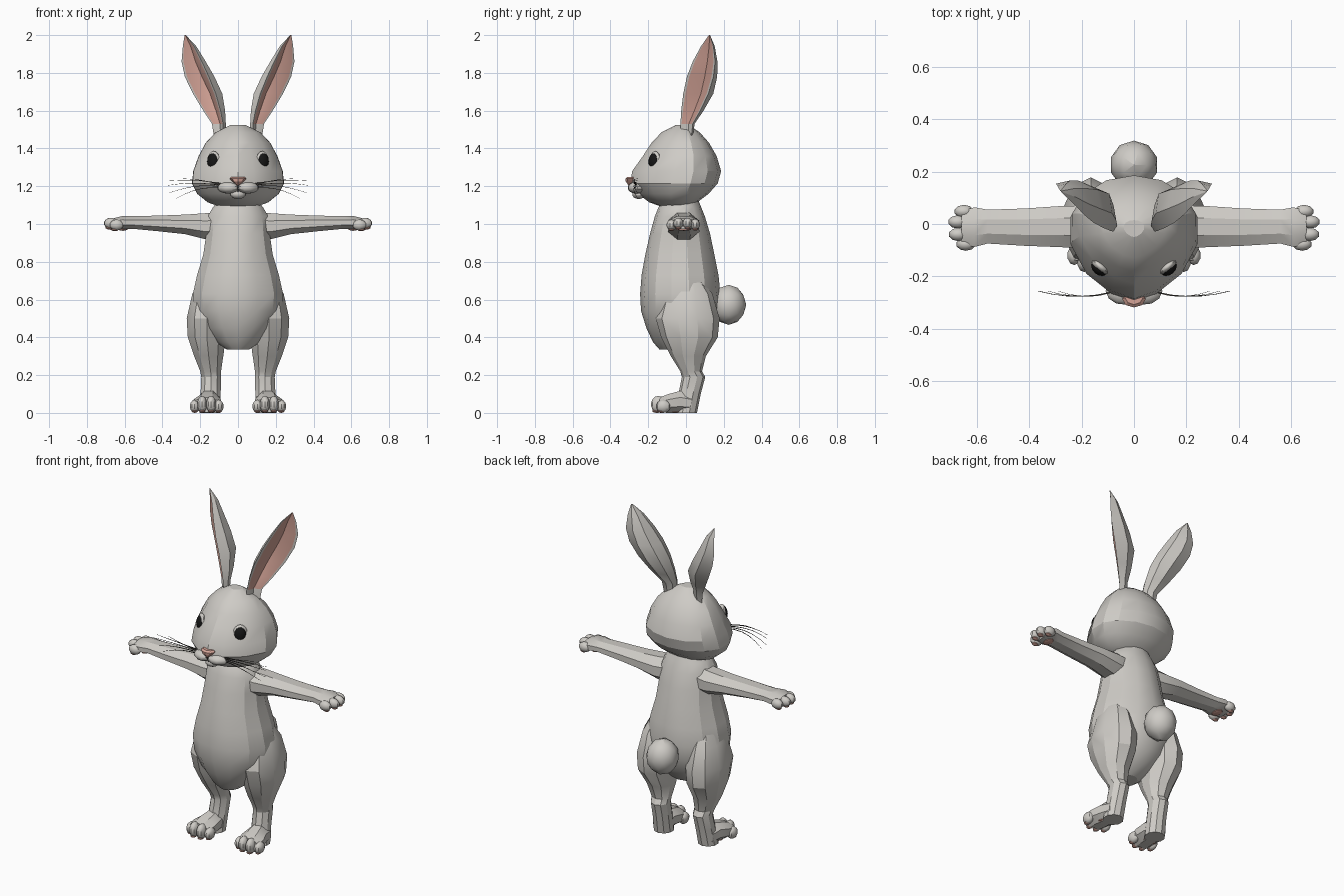
import bpy, bmesh, math
from mathutils import Matrix, Vector

if "Cube" in bpy.data.objects:
    bpy.data.objects.remove(bpy.data.objects["Cube"])


def material(name, rgb):
    m = bpy.data.materials.new(name)
    m.diffuse_color = (*rgb, 1)
    m.use_nodes = True
    m.node_tree.nodes["Principled BSDF"].inputs["Base Color"].default_value = m.diffuse_color
    return m


FUR = material("fur", (0.62, 0.60, 0.565))
PINK = material("pink_skin", (0.66, 0.37, 0.31))
BLACK = material("black", (0.008, 0.008, 0.008))
DARK = material("whisker_dark", (0.05, 0.045, 0.04))


def finish(name, bm, mats, mirror=False, angle=25):
    """Turn a bmesh into a named object, optionally mirrored across x."""
    bmesh.ops.recalc_face_normals(bm, faces=bm.faces)
    me = bpy.data.meshes.new(name)
    bm.to_mesh(me)
    bm.free()
    for m in mats:
        me.materials.append(m)
    ob = bpy.data.objects.new(name, me)
    bpy.context.collection.objects.link(ob)
    bpy.ops.object.select_all(action='DESELECT')
    ob.select_set(True)
    bpy.context.view_layer.objects.active = ob
    bpy.ops.object.shade_smooth_by_angle(angle=math.radians(angle))
    if mirror:
        mod = ob.modifiers.new("mirror", 'MIRROR')
        mod.use_mirror_merge = False
    return ob


def loft(name, rings, mats, mirror=False, rule=None, angle=25):
    """Skin a list of point rings; rule(ring, side) gives the material index."""
    bm = bmesh.new()
    vs = [[bm.verts.new(p) for p in r] for r in rings]
    n = len(rings[0])
    for i in range(len(vs) - 1):
        for k in range(n):
            j = (k + 1) % n
            f = bm.faces.new((vs[i][k], vs[i][j], vs[i + 1][j], vs[i + 1][k]))
            if rule:
                f.material_index = rule(i, k)
    bm.faces.new(vs[0][::-1])
    bm.faces.new(vs[-1])
    return finish(name, bm, mats, mirror, angle)


def level(z, cx, hw, yf, yb, n=14, frac=0.5, point=1.0):
    """Horizontal egg-shaped ring; point > 1 makes its front pointed."""
    y0 = yf + (yb - yf) * frac
    pts = []
    for k in range(n):
        a = 2 * math.pi * (k + 0.5 * (n % 4 == 2)) / n
        c, s = math.cos(a), math.sin(a)
        if s < 0:
            c = math.copysign(abs(c) ** point, c)
        pts.append((cx + hw * c, y0 + s * (yb - y0 if s > 0 else y0 - yf), z))
    return pts


def upright(axis, pos, cy, cz, ry, rz, n=8, cx=0):
    """Vertical ring facing along x or y."""
    pts = []
    for k in range(n):
        a = 2 * math.pi * (k + 0.5) / n
        u, v = ry * math.cos(a), rz * math.sin(a)
        pts.append((pos, cy + u, cz + v) if axis == 'x' else (cx + u, pos, max(0, cz + v)))
    return pts


def ball(name, loc, rad, mat, mirror=False, turn=0, seg=10, rows=7, angle=35):
    bm = bmesh.new()
    mtx = Matrix.Translation(loc) @ Matrix.Rotation(turn, 4, 'Z') @ Matrix.Diagonal((*rad, 1))
    bmesh.ops.create_uvsphere(bm, u_segments=seg, v_segments=rows, radius=1, matrix=mtx)
    return finish(name, bm, [mat], mirror, angle)


# Torso: z, half width, front y, back y
torso = [(.335, .06, -.14, .0), (.375, .12, -.175, .08), (.45, .19, -.21, .14),
         (.54, .235, -.238, .175), (.63, .245, -.243, .182), (.73, .222, -.235, .172),
         (.84, .188, -.215, .15), (.95, .172, -.19, .127), (1.04, .165, -.165, .10),
         (1.09, .135, -.145, .08), (1.14, .09, -.11, .06)]
loft("torso", [level(z, 0, h, f, b) for z, h, f, b in torso], [FUR])

# Thighs running down to the heels
leg = [(.74, .15, .04, -.04, .06), (.63, .163, .083, -.12, .14), (.50, .165, .112, -.16, .178),
       (.40, .165, .106, -.132, .168), (.30, .155, .081, -.08, .105), (.22, .145, .058, -.03, .085),
       (.19, .142, .055, -.022, .102), (.10, .145, .056, -.04, .078), (.0, .15, .058, -.06, .058)]
loft("leg", [level(z, x, h, f, b, 10) for z, x, h, f, b in leg], [FUR], True)

# Feet: y, centre x, half width, centre z, half height
foot = [(.03, .15, .055, .05, .055), (-.03, .155, .064, .058, .063),
        (-.09, .163, .078, .05, .055), (-.14, .167, .075, .042, .043)]
loft("foot", [upright('y', y, 0, z, h, r, 8, x) for y, x, h, z, r in foot], [FUR], True)
for x, y, z in ((.102, -.125, .035), (.142, -.147, .045), (.19, -.147, .045), (.229, -.12, .035)):
    ball("toe", (x, y, z), (.027, .038, z), FUR, True)
    ball("toe_pad", (x, y - .008, .010), (.017, .024, .010), PINK, True, seg=8, rows=5)
ball("foot_pad", (.163, -.06, .006), (.042, .032, .006), PINK, True, seg=8, rows=5)

# Arms held straight out: x, centre y, centre z, half depth, half height
arm = [(.08, -.02, .99, .085, .08), (.17, -.012, .988, .09, .075), (.28, -.01, .998, .085, .056),
       (.42, -.012, 1.003, .077, .045), (.56, -.01, 1.008, .07, .036),
       (.61, -.012, 1.008, .082, .038), (.66, -.012, 1.002, .068, .03)]
loft("arm", [upright('x', *s) for s in arm], [FUR], True)
for x, y, z in ((.643, -.077, .995), (.672, -.04, 1.004), (.674, .008, 1.004), (.65, .048, .998)):
    ball("finger", (x, y, z), (.038, .026, .029), FUR, True)
    ball("finger_pad", (x + .008, y, z - .024), (.02, .015, .009), PINK, True, seg=8, rows=5)
ball("palm_pad", (.61, -.012, .972), (.025, .04, .008), PINK, True, seg=8, rows=5)

# Head with a front that tapers to the muzzle
head = [(1.088, .09, -.12, .0), (1.115, .165, -.195, .06), (1.16, .222, -.255, .12),
        (1.215, .25, -.295, .168), (1.28, .243, -.285, .186), (1.36, .214, -.228, .162),
        (1.43, .175, -.182, .122), (1.485, .122, -.13, .073), (1.525, .04, -.05, .015)]
loft("head", [level(z, 0, h, f, b, 14, .6, 1.3) for z, h, f, b in head], [FUR])

# Muzzle, chin and nose
ball("muzzle_puff", (.052, -.263, 1.192), (.06, .045, .031), FUR, True, turn=.35)
ball("chin", (0, -.25, 1.158), (.042, .035, .026), FUR)
nose = [(1.205, .008, -.305), (1.225, .03, -.319), (1.241, .045, -.319), (1.25, .034, -.308)]
loft("nose", [level(z, 0, h, f, -.255, 8) for z, h, f in nose], [PINK])
loft("mouth_line", [level(z, 0, .003, f, -.26, 4) for z, f in ((1.17, -.285), (1.208, -.308))], [DARK])

# Eyes set on the sides of the face
ball("eyelid", (.129, -.163, 1.333), (.041, .020, .053), FUR, True, turn=.68, seg=12, rows=8)
ball("eye", (.133, -.170, 1.33), (.034, .024, .045), BLACK, True, turn=.68, seg=14, rows=10)

# Whiskers: thin tapered tubes
for z0, x1, z1 in ((1.215, .37, 1.228), (1.208, .29, 1.24), (1.205, .37, 1.205),
                   (1.198, .365, 1.165), (1.19, .33, 1.135)):
    rings = []
    for i in range(6):
        t = i / 5
        r = .0028 * (1 - .7 * t)
        x = .09 + (x1 - .09) * t
        y = -.262 - .05 * t * (1 - t) * 1.4 + .006 * t
        z = z0 + (z1 - z0) * t ** 1.6 + .012 * math.sin(math.pi * t)
        rings.append(upright('x', x, y, z, r, r, 4))
    loft("whisker", rings, [DARK], True)

# Ears: leaf shaped shells opening outward and forward
across, back = Vector((.67, .74, 0)), Vector((-.74, .67, 0))
ear = [(1.43, .10, .0, .034, .035), (1.53, .108, .003, .044, .045), (1.60, .138, .025, .068, .075),
       (1.69, .178, .052, .09, .105), (1.78, .218, .075, .095, .095), (1.86, .245, .095, .08, .07),
       (1.94, .262, .112, .045, .04), (2.0, .28, .124, .004, .004)]
shape = [(-1, 0), (-.8, .6), (-.1, 1), (.65, .7), (1, 0), (.84, .02), (0, .38), (-.84, .02)]
rings = [[Vector((x, y, z)) + across * (w * a) + back * (d * b) for a, b in shape]
         for z, x, y, w, d in ear]
loft("ear", rings, [FUR, PINK], True,
     rule=lambda i, k: int(k in (5, 6) and i >= 1), angle=30)

# Tail
bm = bmesh.new()
bmesh.ops.create_icosphere(bm, subdivisions=2, radius=1,
                           matrix=Matrix.Translation((0, .226, .572)) @ Matrix.Diagonal((.093, .093, .106, 1)))
finish("tail", bm, [FUR], angle=25)
